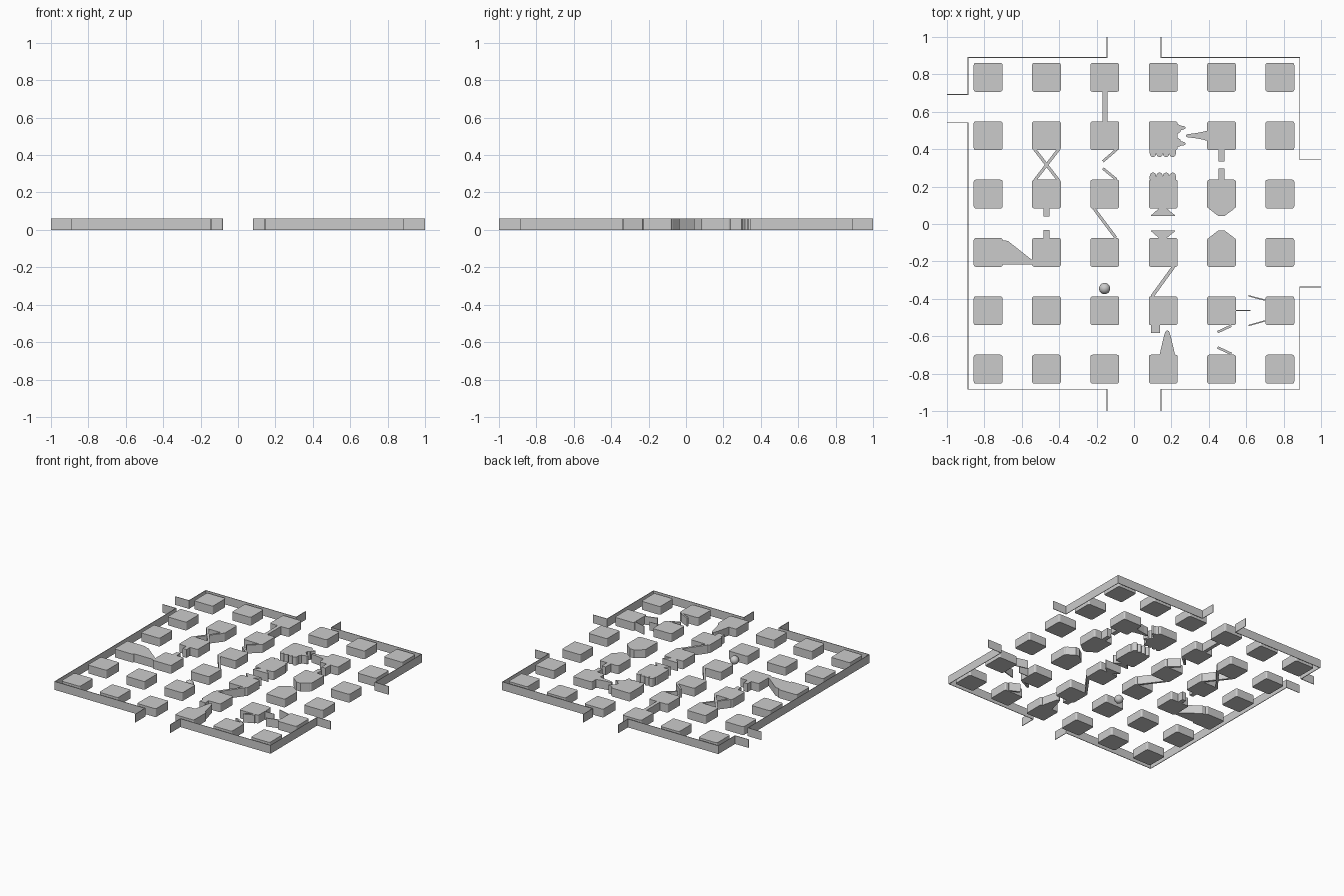
import bpy, bmesh, math
from mathutils import Vector

if "Cube" in bpy.data.objects:
    bpy.data.objects.remove(bpy.data.objects["Cube"])

H = 0.062            # common height of everything
PITCH, HALF = 0.312, 0.077
Y0 = 0.004           # small offset of the block grid


def finish(name, bm):
    bmesh.ops.recalc_face_normals(bm, faces=bm.faces[:])
    me = bpy.data.meshes.new(name)
    bm.to_mesh(me)
    bm.free()
    ob = bpy.data.objects.new(name, me)
    bpy.context.collection.objects.link(ob)
    return ob


def prism(name, pts):
    """Extrude a plan outline from the floor up to H."""
    bm = bmesh.new()
    f = bm.faces.new([bm.verts.new((x, y, 0)) for x, y in pts])
    top = bmesh.ops.extrude_face_region(bm, geom=[f])["geom"]
    for v in top:
        if isinstance(v, bmesh.types.BMVert):
            v.co.z = H
    return finish(name, bm)


def box(name, x0, x1, y0, y1):
    return prism(name, [(x0, y0), (x1, y0), (x1, y1), (x0, y1)])


def strip(name, a, b, w=0.016):
    """Straight thin bar between two plan points."""
    a, b = Vector(a), Vector(b)
    d = (b - a).normalized()
    n = Vector((-d.y, d.x)) * w / 2
    return prism(name, [a + n, a - n, b - n, b + n])


def wall(name, pts, t=0.004):
    """Thin standing ribbon along a plan path."""
    bm = bmesh.new()
    lo = [bm.verts.new((x, y, 0)) for x, y in pts]
    hi = [bm.verts.new((x, y, H)) for x, y in pts]
    for i in range(len(pts) - 1):
        bm.faces.new((lo[i], lo[i + 1], hi[i + 1], hi[i]))
    ob = finish(name, bm)
    m = ob.modifiers.new("thickness", "SOLIDIFY")
    m.thickness, m.offset, m.use_even_offset = t, 0, True


def scallop(name, cx, base, s):
    """Row of four round bumps growing from a block edge in direction s."""
    r, foot = 0.0175, base + s * 0.018
    pts = [(cx - 4 * r, base)]
    for k in range(4):
        c = cx + (2 * k - 3) * r
        for j in range(0 if k == 0 else 1, 9):
            a = math.pi * (1 - j / 8)
            pts.append((c + r * math.cos(a), foot + s * 0.02 * math.sin(a)))
    pts.append((cx + 4 * r, base))
    prism(name, pts)


# Perimeter walls with openings on each side
wall("wall_back_left", [(-1, .692), (-.888, .692), (-.888, .89), (-.145, .89), (-.145, 1)])
wall("wall_back_right", [(.144, 1), (.144, .89), (.886, .89), (.886, .343), (1, .343)])
wall("wall_front_right", [(1, -.337), (.886, -.337), (.886, -.884), (.144, -.884), (.144, -1)])
wall("wall_front_left", [(-1, .541), (-.888, .541), (-.888, -.884), (-.145, -.884), (-.145, -1)])

# Grid of blocks with small rounded corners
for i in range(6):
    for j in range(6):
        cx, cy = (i - 2.5) * PITCH, (j - 2.5) * PITCH + Y0
        r, pts = 0.011, []
        for q, (sx, sy) in enumerate([(1, 1), (-1, 1), (-1, -1), (1, -1)]):
            for k in range(4):
                a = math.pi / 2 * (q + k / 3)
                pts.append((cx + sx * (HALF - r) + r * math.cos(a),
                            cy + sy * (HALF - r) + r * math.sin(a)))
        prism("block", pts)

# Straight bar and crossed bars
box("barrier_bar", -.169, -.143, .543, .71)
strip("cross_bar_a", (-.531, .399), (-.403, .233))
strip("cross_bar_b", (-.403, .399), (-.531, .233))

# Angled bars
strip("gate_bar_upper", (-.094, .397), (-.166, .335), .014)
strip("gate_bar_lower", (-.166, .297), (-.094, .238), .014)
strip("diagonal_bar_back", (-.215, .084), (-.097, -.074), .016)
strip("diagonal_bar_front", (.212, -.228), (.096, -.388), .018)
strip("small_gate_upper", (.447, -.578), (.52, -.544), .013)
strip("small_gate_lower", (.447, -.66), (.52, -.694), .013)

# Facing scalloped edges
scallop("scallop_upper", .154, .396, -1)
scallop("scallop_lower", .154, .237, 1)

# Toothed crown facing a pointed spike
half = [(.228, .064), (.25, .054), (.272, .05), (.277, .042), (.268, .034),
        (.25, .029), (.248, .02), (.228, .008)]
prism("toothed_crown", [(x, .472 + d) for x, d in half] +
      [(x, .472 - d) for x, d in reversed(half)])
half = [(.395, .028), (.365, .02), (.32, .012), (.287, .009), (.278, .004)]
prism("side_spike", [(x, .472 + d) for x, d in half] +
      [(x, .472 - d) for x, d in reversed(half)])

# Paired stubs
for x, (a, b, c, d) in ((.468, (.335, .397, .236, .298)),
                        (-.468, (.041, .086, -.076, -.031))):
    box("stub_upper", x - .016, x + .016, a, b)
    box("stub_lower", x - .016, x + .016, c, d)
box("square_stub", .092, .138, -.582, -.538)

# Flared and tapered nozzles, mirrored about the aisle
for s in (1, -1):
    y0, y1 = Y0 + s * .079, Y0 + s * .038
    prism("flared_nozzle", [(.133, y0), (.175, y0), (.219, y1 + s * .005), (.219, y1),
                            (.092, y1), (.092, y1 + s * .005)])
    prism("tapered_point", [(.4, y0), (.536, y0), (.53, y0 - s * .006), (.483, y1),
                            (.452, y1), (.406, y0 - s * .006)])

# Sloped ramp between two left blocks
prism("ramp_wedge", [(-.705, -.088), (-.675, -.09), (-.543, -.194), (-.543, -.217), (-.705, -.217)])

# Tall spike from the front row
half = [(.042, -.702), (.03, -.65), (.018, -.6), (.01, -.575), (.004, -.57)]
prism("front_spike", [(.178 + d, y) for d, y in half] +
      [(.178 - d, y) for d, y in reversed(half)])

# Needle and its two catcher arms
strip("needle", (.544, -.462), (.622, -.462), .004)
strip("catcher_upper", (.612, -.384), (.704, -.408), .007)
strip("catcher_lower", (.612, -.543), (.704, -.517), .007)

# Ball in the aisle
bm = bmesh.new()
bmesh.ops.create_uvsphere(bm, u_segments=24, v_segments=12, radius=.03)
for f in bm.faces:
    f.smooth = True
ball = finish("ball", bm)
ball.location = (-.157, -.345, .031)
